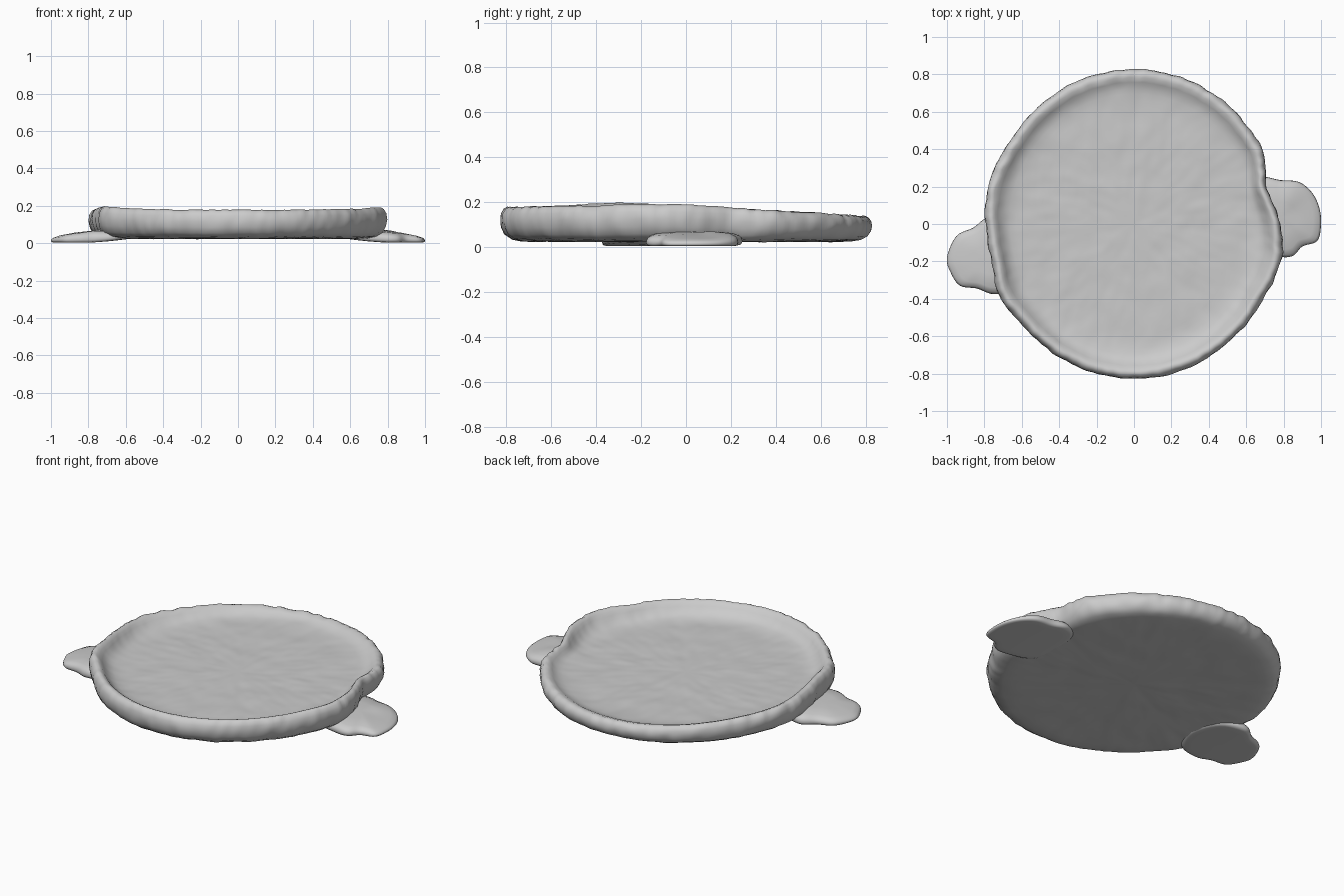
import bpy, bmesh, math
from mathutils import Vector, noise

if "Cube" in bpy.data.objects:
    bpy.data.objects.remove(bpy.data.objects["Cube"])


def bump(a, centre, width, amount):
    d = (a - math.radians(centre) + math.pi) % (2 * math.pi) - math.pi
    return amount * math.exp(-(d / math.radians(width)) ** 2)


def loft(name, rings, bottom, top):
    """Skin closed rings and close both ends with a centre point."""
    bm = bmesh.new()
    rows = [[bm.verts.new(p) for p in ring] for ring in rings]
    n = len(rows[0])
    for a, b in zip(rows, rows[1:]):
        for i in range(n):
            j = (i + 1) % n
            bm.faces.new((a[i], a[j], b[j], b[i]))
    lo, hi = bm.verts.new(bottom), bm.verts.new(top)
    for i in range(n):
        j = (i + 1) % n
        bm.faces.new((lo, rows[0][j], rows[0][i]))
        bm.faces.new((hi, rows[-1][i], rows[-1][j]))
    bmesh.ops.recalc_face_normals(bm, faces=bm.faces)
    mesh = bpy.data.meshes.new(name)
    bm.to_mesh(mesh)
    bm.free()
    mesh.shade_smooth()
    obj = bpy.data.objects.new(name, mesh)
    bpy.context.collection.objects.link(obj)
    return obj


# Dish: hand-pinched shallow bowl, (radius fraction, height fraction of rim)
BASE, FLOOR = 0.025, 0.105
outer = [(r / 100, 0) for r in range(5, 80, 6)]
outer += [(0.83, 0), (0.89, 0.02), (0.94, 0.07), (0.975, 0.2), (0.993, 0.4), (1.0, 0.6),
          (0.995, 0.8), (0.98, 0.94), (0.96, 1.0), (0.945, 0.97)]
inner = [(0.93, 0.84), (0.915, 0.64), (0.895, 0.42), (0.87, 0.22), (0.84, 0.1), (0.80, 0.03)]
floor = [(r / 100, 0) for r in range(76, 4, -4)]
N = 300


def dish_point(a, r, h, inside):
    c, s = math.cos(a), math.sin(a)
    fold = bump(a, 14, 9, -0.055) + bump(a, -14, 10, 0.025)
    fold += bump(a, 166, 14, 0.02) + bump(a, 209, 8, 0.03)
    # Rim height: tallest at the tabs, lowest at the back
    top = 0.178 - 0.020 * s - 0.02 * s * s
    top += bump(a, -5, 18, 0.012) + bump(a, 200, 20, 0.014)
    edge = min(1, max(0, (r - 0.75) / 0.2))
    crimp = 0.6 * noise.noise(Vector((c * 7, s * 7, h * 1.5)))
    crimp += 0.7 * noise.noise(Vector((c * 17, s * 17, h * 2)))
    x = c * r * (0.785 + fold * edge + 0.010 * crimp * edge)
    y = s * r * (0.828 + 0.008 * crimp * edge)
    low = FLOOR if inside else BASE
    z = low + (top - low) * h + 0.006 * crimp * h
    grain = noise.noise(Vector((x * 8, y * 8, low * 50)))
    grain += 0.6 * noise.noise(Vector((x * 18, y * 18, low * 50)))
    z += 0.004 * grain * (1 - h)
    return x, y, z


rings = [[dish_point(2 * math.pi * i / N, r, h, False) for i in range(N)] for r, h in outer]
rings += [[dish_point(2 * math.pi * i / N, r, h, True) for i in range(N)]
          for r, h in inner + floor]
loft("dish", rings, (0, 0, BASE), (0, 0, FLOOR))


# Tabs: flattened lobes pressed under the rim
def smooth_loop(pts, steps=6):
    out, n = [], len(pts)
    for i in range(n):
        p0, p1, p2, p3 = (Vector(pts[(i + k) % n]) for k in (-1, 0, 1, 2))
        for k in range(steps):
            t = k / steps
            out.append(0.5 * (2 * p1 + (p2 - p0) * t + (2 * p0 - 5 * p1 + 4 * p2 - p3) * t * t
                              + (3 * p1 - p0 - 3 * p2 + p3) * t ** 3))
    return out


def tab(name, outline):
    loop = smooth_loop(outline)
    side = 1 if outline[0][0] > 0 else -1
    mid = Vector((side * 0.79, sum(p.y for p in loop) / len(loop)))
    section = [(0.5, 0), (0.75, 0), (0.9, 0), (0.97, 0.05), (1.0, 0.25), (0.985, 0.5),
               (0.94, 0.7), (0.8, 0.9), (0.4, 1)]

    def place(p, lift):
        inward = min(1, max(0, (1.0 - side * p.x) / 0.25))
        under = min(1, max(0, (0.80 - side * p.x) / 0.22))
        base = 0.004 + 0.02 * under ** 1.5
        wave = 0.006 * noise.noise(Vector((p.x * 8, p.y * 8, 2)))
        return p.x, p.y, base + lift * (0.035 + 0.034 * inward - 0.02 * under + wave)

    loops = [[place(mid + (p - mid) * s, lift) for p in loop] for s, lift in section]
    return loft(name, loops, place(mid, 0), place(mid, 1))


tab("right_tab", [(0.6, -0.14), (0.77, -0.175), (0.85, -0.17), (0.90, -0.12), (0.98, -0.09),
                  (1.0, 0.0), (0.99, 0.09), (0.95, 0.17), (0.88, 0.225), (0.78, 0.235),
                  (0.68, 0.25), (0.59, 0.19), (0.57, 0.02)])
tab("left_tab", [(-0.77, 0.035), (-0.86, -0.02), (-0.95, -0.065), (-1.0, -0.18), (-0.98, -0.26),
                 (-0.93, -0.33), (-0.84, -0.345), (-0.75, -0.375), (-0.63, -0.35),
                 (-0.57, -0.2), (-0.63, -0.02)])
